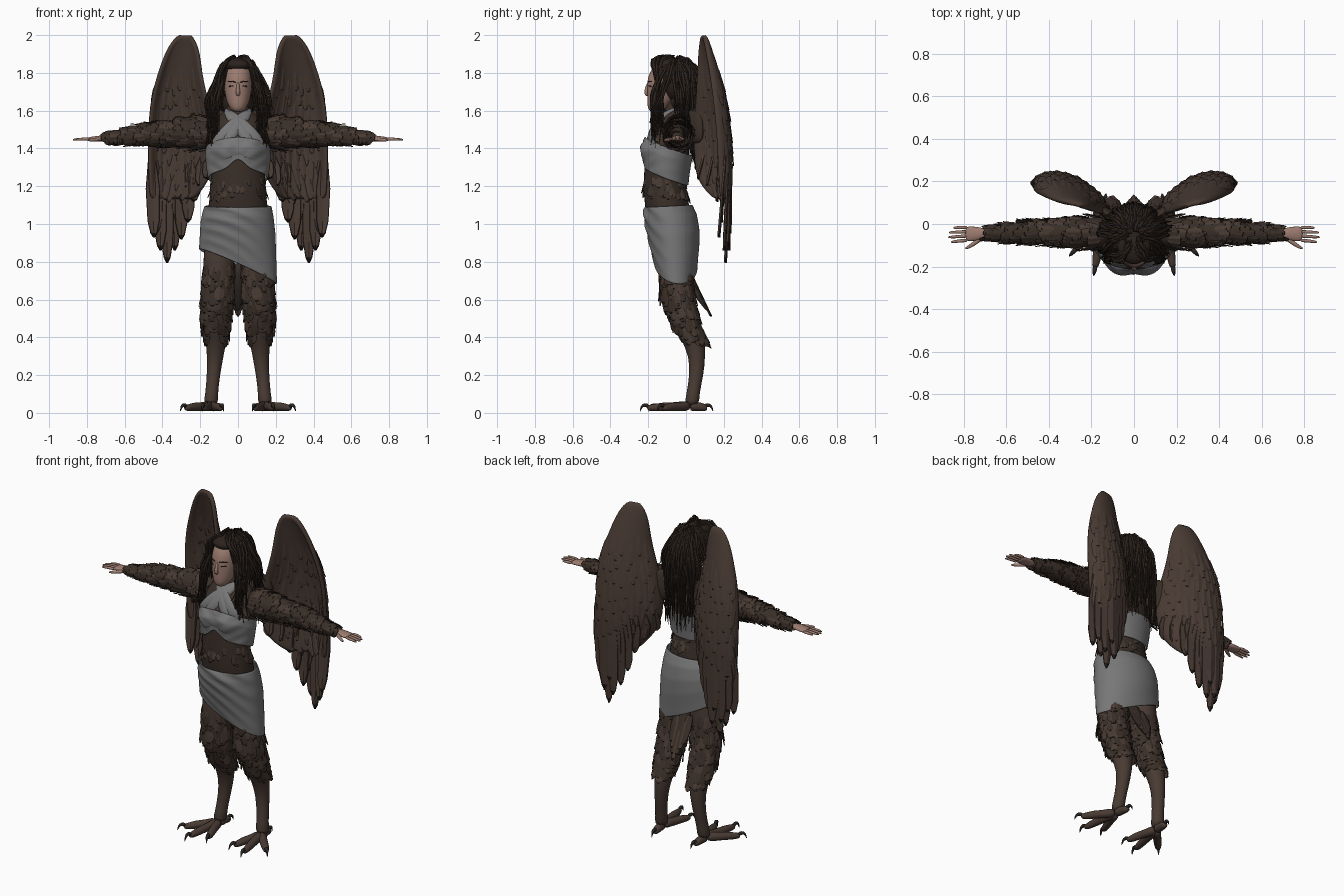
import bpy, math, random
from mathutils import Vector as V

random.seed(7)
rnd = random.uniform
if "Cube" in bpy.data.objects:
    bpy.data.objects.remove(bpy.data.objects["Cube"])


def material(name, rgb):
    m = bpy.data.materials.new(name)
    m.use_nodes = True
    m.diffuse_color = (*rgb, 1)
    m.node_tree.nodes["Principled BSDF"].inputs["Base Color"].default_value = (*rgb, 1)
    return m


BROWN = material("brown plumage", (.066, .043, .033))
DARK = material("dark plumage", (.042, .028, .021))
EDGE = material("feather edge", (.016, .011, .009))
HAIR = material("dark hair", (.024, .016, .012))
SKIN = material("skin", (.33, .20, .16))
LIPS = material("lips", (.16, .07, .06))
CLOTH = material("grey cloth", (.185, .185, .188))
CLAW = material("claw", (.022, .018, .016))
FEATHER_MATS = [BROWN, DARK, EDGE]
DOWN, UP = (0, 0, -1), (0, 0, 1)


def build(name, geo, mats, mirror=False, sub=0, smooth=True, thick=0):
    verts, faces, slots = geo
    me = bpy.data.meshes.new(name)
    me.from_pydata(verts, [], faces)
    for m in mats:
        me.materials.append(m)
    for p in me.polygons:
        p.material_index = slots[p.index]
        p.use_smooth = smooth
    ob = bpy.data.objects.new(name, me)
    bpy.context.collection.objects.link(ob)
    if thick:
        mod = ob.modifiers.new("Thickness", 'SOLIDIFY')
        mod.thickness, mod.offset = thick, 0
    if mirror:
        ob.modifiers.new("Mirror", 'MIRROR').use_mirror_merge = False
    if sub:
        mod = ob.modifiers.new("Subdivision", 'SUBSURF')
        mod.levels = mod.render_levels = sub


def new():
    return [], [], []


# Path points are (x, y, z, side radius, up radius)
def ring(path, i, a, ref=(0, 1, 0), axis=None):
    p = path[i]
    t = V(axis) if axis else V(path[min(i + 1, len(path) - 1)][:3]) - V(path[max(i - 1, 0)][:3])
    side = t.cross(V(ref)).normalized()
    up = side.cross(t).normalized()
    return V(p[:3]) + side * p[3] * math.cos(a) + up * p[4] * math.sin(a)


def dense(path, k):
    return [tuple(a + (b - a) * j / k for a, b in zip(p, q)) for p, q in zip(path, path[1:]) for j in range(k)] + path[-1:]


def tube(geo, path, sides=12, ref=(0, 1, 0), axis=None, warp=None, cap=True):
    verts, faces, slots = geo
    s = len(verts)
    for i in range(len(path)):
        for k in range(sides):
            v = ring(path, i, math.tau * k / sides, ref, axis)
            verts.append(warp(v) if warp else v)
    new_faces = [(s + i * sides + k, s + i * sides + (k + 1) % sides,
                  s + (i + 1) * sides + (k + 1) % sides, s + (i + 1) * sides + k)
                 for i in range(len(path) - 1) for k in range(sides)]
    if cap:
        e = s + (len(path) - 1) * sides
        new_faces += [tuple(range(s, s + sides))[::-1], tuple(range(e, e + sides))]
    faces.extend(new_faces)
    slots.extend([0] * len(new_faces))
    return geo


def feather(geo, base, tip, n, width, slot=0, tip_slot=2):
    verts, faces, slots = geo
    s, base, d = len(verts), V(base), V(tip) - V(base)
    n = V(n).normalized()
    side = d.cross(n).normalized()
    for t, w in ((0, .5), (.4, 1), (.8, .85), (.95, .45), (1, .05)):
        for k in (-1, 0, 1):
            verts.append(base + d * t + side * k * w * width + n * (.2 * width if k == 0 else 0))
    for i in range(4):
        for k in range(2):
            a = s + i * 3 + k
            faces.append((a, a + 1, a + 4, a + 3))
            slots.append(tip_slot if i == 3 else slot)


def ruffle(geo, path, count, length, width, t_range=(0, 1), lift=.2, **frame):
    # Scatter overlapping feathers along a limb
    for _ in range(count):
        t = rnd(*t_range) * (len(path) - 1.001)
        i, f, a = int(t), t % 1, rnd(0, math.tau)
        p = ring(path, i, a, **frame).lerp(ring(path, i + 1, a, **frame), f)
        out = (p - V(path[i][:3]).lerp(V(path[i + 1][:3]), f)).normalized()
        along = (ring(path, i + 1, a, **frame) - ring(path, i, a, **frame)).normalized()
        k = rnd(.7, 1.3)
        feather(geo, p - out * .003, p + (along + out * lift) * length * k, out, width * k, random.choice((0, 1, 1)))


# Torso and neck
torso = [(0, -.06, 1.68, .045, .045), (0, -.06, 1.61, .05, .05), (0, -.05, 1.58, .1, .065),
         (0, -.06, 1.52, .15, .095), (0, -.085, 1.45, .16, .115), (0, -.105, 1.38, .155, .118),
         (0, -.108, 1.3, .147, .112), (0, -.115, 1.2, .143, .113), (0, -.1, 1.1, .16, .12),
         (0, -.08, .95, .17, .12)]
build("torso", tube(new(), torso, 20, axis=DOWN), [DARK], sub=1)
g = new()
ruffle(g, torso, 70, .05, .016, (.3, .5), .1, axis=DOWN)
ruffle(g, torso, 70, .045, .016, (.72, .82), .12, axis=DOWN)
build("torso_feathers", g, FEATHER_MATS, smooth=False)

# Wrapped top: sloping band shaped over the bust, plus crossed straps
top = [(0, -.092, 1.42, .168, .126), (0, -.105, 1.37, .172, .129), (0, -.107, 1.31, .165, .122),
       (0, -.11, 1.25, .157, .119)]


def wrap(v):
    z = v.z - .38 * (v.y + .11) - .06 * abs(v.x)
    front = max(0, min(1, (-.11 - v.y) / .08))
    if v.z < 1.3:
        z += .05 * front * math.exp(-(v.x / .045) ** 2)
    bulge = .024 * math.exp(-((abs(v.x) - .078) / .05) ** 2 - ((z - 1.39) / .055) ** 2)
    crease = .008 * abs(math.sin(50 * (z - .6 * abs(v.x))))
    return V((v.x * (1 - crease), v.y - front * (bulge - crease), z))


build("wrapped_top", tube(new(), dense(top, 5), 44, axis=DOWN, warp=wrap, cap=False), [CLOTH], sub=1, thick=.008)
g = new()
for dx, r in ((0, .036), (-.045, .032)):
    tube(g, [(.125 + dx * .9, -.165 + dx * .6, 1.40, r, .014), (.095 + dx, -.193 + dx * .1, 1.45, r, .016),
             (.035 + dx * .7, -.168, 1.52, r, .018), (-.035 + dx * .1, -.125, 1.57, .03, .016),
             (-.062, -.075, 1.605, .02, .012), (-.04, -.015, 1.61, .018, .01), (0, -.003, 1.61, .018, .01)],
         10, ref=(0, -1, .3))
build("neck_straps", g, [CLOTH], mirror=True, sub=1)

# Slanted skirt with diagonal folds
skirt = [(0, -.098, 1.1, .174, .128), (0, -.088, 1.05, .185, .142), (0, -.075, .98, .195, .142),
         (0, -.066, .9, .198, .133), (0, -.06, .83, .201, .12), (0, -.055, .775, .203, .111)]


def drape(v):
    drop = max(0, min(1, (1.1 - v.z) / .32))
    front = max(0, min(1, (-.05 - v.y) / .1))
    crease = front * (.003 + .011 * (1 - drop)) * abs(math.sin(38 * (v.z + .35 * v.x + 1.2 * v.x * v.x)))
    return V((v.x, v.y + crease, v.z - .45 * drop * v.x + (1 - drop) * .05 * v.y - drop * .15 * (v.y + .06)))


build("skirt", tube(new(), dense(skirt, 5), 44, axis=DOWN, warp=drape, cap=False), [CLOTH], sub=1, thick=.008)

# Legs
leg = [(.1, -.055, .95, .08, .09), (.1, -.06, .8, .085, .088), (.11, -.045, .62, .085, .09),
       (.115, -.005, .48, .075, .075), (.115, .035, .4, .06, .066), (.12, .06, .3, .044, .044),
       (.13, .056, .2, .036, .038), (.14, .036, .1, .033, .034), (.145, .03, .035, .044, .044)]
build("legs", tube(new(), leg, 14, axis=DOWN), [BROWN], mirror=True, sub=1)
g = new()
ruffle(g, leg, 60, .06, .02, (.13, .2), .04, axis=DOWN)
ruffle(g, leg, 180, .07, .022, (.2, .47), .12, axis=DOWN)
build("leg_feathers", g, FEATHER_MATS, mirror=True, smooth=False)

# Feet: three front toes and one back toe, each with a claw
toes, claws = new(), new()
for x, y in ((.085, -.17), (.185, -.215), (.285, -.13), (.135, .115)):
    a, b = V((.145, .02, .035)), V((x, y, .02))
    d = (b - a).normalized()
    pts = [(0, .034, .038), (.35, .024, .032), (.6, .026, .033), (.85, .02, .026), (.97, .015, .028)]
    tube(toes, [(*a.lerp(b, t).xy, z, r, r) for t, r, z in pts], 8, ref=UP)
    pts = [(-.02, .014, .034), (.004, .013, .045), (.022, .008, .034), (.03, .001, .004)]
    tube(claws, [(*(b + d * t).xy, z, r, r) for t, r, z in pts], 6, ref=UP)
build("toes", toes, [BROWN], mirror=True, sub=1)
build("claws", claws, [CLAW], mirror=True, sub=1)

# Tail: tapered core with feathers
build("tail", tube(new(), [(0, -.01, .8, .04, .025), (0, .03, .68, .035, .025), (0, .085, .59, .025, .016),
                           (0, .118, .535, .008, .006)], 10), [DARK], sub=1)
g = new()
for k in range(-3, 4):
    feather(g, (k * .015, .015, .75), (k * .012, .13 - abs(k) * .014, .51 + abs(k) * .03), (0, 1, .3), .025, k % 2)
build("tail_feathers", g, FEATHER_MATS, smooth=False, thick=.008)

# Arms
arm = [(.1, -.04, 1.48, .075, .085), (.2, -.04, 1.48, .075, .088), (.3, -.04, 1.48, .066, .078),
       (.4, -.04, 1.478, .057, .066), (.5, -.04, 1.472, .053, .055), (.62, -.042, 1.46, .04, .038),
       (.71, -.044, 1.453, .024, .021)]
build("arms", tube(new(), arm, 14, ref=UP), [DARK], mirror=True, sub=1)
g = new()
ruffle(g, arm, 280, .055, .017, (.05, .93), .18, ref=UP)
build("arm_feathers", g, FEATHER_MATS, mirror=True, smooth=False)

# Hands
g = new()
tube(g, [(.69, -.044, 1.453, .022, .018), (.73, -.046, 1.453, .033, .016), (.775, -.046, 1.45, .037, .013),
         (.795, -.046, 1.449, .033, .01)], 12, ref=UP)
for k, reach in enumerate((.85, .872, .875, .862)):
    y = -.016 - .02 * k
    tube(g, [(.78, y, 1.45, .01, .01), (.82, y * 1.05, 1.45, .0085, .0085), (reach - .01, y * 1.1, 1.447, .007, .007),
             (reach, y * 1.12, 1.446, .003, .003)], 8, ref=UP)
tube(g, [(.72, -.065, 1.45, .014, .012), (.75, -.092, 1.447, .011, .011), (.785, -.112, 1.444, .008, .008),
         (.795, -.116, 1.443, .003, .003)], 8, ref=UP)
build("hands", g, [SKIN], mirror=True, sub=1)

# Head and face
head = [(0, -.165, 1.592, .02, .02), (0, -.155, 1.61, .042, .047), (0, -.14, 1.64, .058, .066),
        (0, -.13, 1.68, .068, .076), (0, -.12, 1.72, .074, .087), (0, -.115, 1.78, .075, .09),
        (0, -.1, 1.83, .066, .078), (0, -.09, 1.865, .035, .045)]
build("head", tube(new(), head, 20, axis=UP), [SKIN], sub=1)
build("nose", tube(new(), [(0, -.196, 1.755, .007, .007), (0, -.208, 1.72, .009, .01), (0, -.214, 1.693, .015, .012),
                           (0, -.203, 1.678, .011, .008)], 8), [SKIN], sub=1)
build("lips", tube(new(), [(-.026, -.188, 1.644, .003, .003), (0, -.203, 1.646, .006, .008),
                           (.026, -.188, 1.644, .003, .003)], 8, ref=UP), [LIPS], sub=1)
g = new()
tube(g, [(.016, -.2, 1.728, .003, .002), (.034, -.195, 1.731, .004, .005), (.052, -.18, 1.728, .003, .002)], 8, ref=UP)
tube(g, [(.01, -.204, 1.75, .004, .003), (.035, -.197, 1.757, .005, .004), (.058, -.177, 1.752, .003, .003)], 8, ref=UP)
build("eyes_and_brows", g, [CLAW], mirror=True, sub=1)

# Hair: cap and hairline volume under tousled hanging locks
dome = lambda a, p, k=1: V((.105 * k * math.sin(a) * math.sin(p), -.05 - .115 * k * math.cos(a) * math.sin(p),
                            1.76 + .12 * k * math.cos(p)))
g = new()
for cy, cz, rx, ry, rz in ((-.05, 1.76, .102, .112, .118), (-.104, 1.842, .08, .088, .04), (-.01, 1.64, .085, .085, .11)):
    tube(g, [(0, cy, cz + rz * math.cos(p), rx * math.sin(p), ry * math.sin(p))
             for p in (math.radians(d) for d in range(8, 175, 18))], 18, axis=DOWN)
build("hair_cap", g, [HAIR], sub=1)
g = new()


def lock(points):
    j = .013
    pts = [V(p) + V((rnd(-j, j), rnd(-j, j), rnd(-j, j))) for p in points]
    r, n = rnd(.007, .011), len(pts) - 1
    tube(g, [(*p, r * (1 - .75 * (i / n) ** 2), r * (1 - .75 * (i / n) ** 2)) for i, p in enumerate(pts)], 5, ref=(.3, .9, .2))


for i in range(210):
    a = math.radians(rnd(50, 310))
    k, back, front = rnd(1, 1.18), math.cos(a) < -.45, math.cos(a) > .15
    low = rnd(1.27, 1.48) if back else rnd(1.38, 1.55) if front else rnd(1.52, 1.59)
    start = rnd(.1, .9)
    e = dome(a, 1.57, k)
    e.y -= .02 if front else 0
    flare = V((e.x * rnd(1.1, 1.4), e.y + (-.03 if front else .01), 0))
    at = lambda t: V((*flare.xy, 1.68 + (low - 1.68) * t))
    lock([dome(a, start, 1.04), dome(a, (start + 1.5) / 2, 1.06), e, at(0), at(.35), at(.7),
          V((flare.x * rnd(.85, 1.15), flare.y, low))])
for i in range(40):
    s, w = (-1, 1)[i % 2], rnd(0, 1)
    x = rnd(.085, .115)
    lock([(s * rnd(0, .03), -.06 - .07 * w, 1.885), (s * .05, -.13 - .055 * w, 1.875), (s * (x - .015), -.14 - .04 * w, 1.82),
          (s * x, -.14 - .015 * w, 1.73), (s * x * 1.12, -.145, 1.64), (s * x * 1.3, -.16, 1.55),
          (s * x * 1.3, -.18, rnd(1.38, 1.52))])
build("hair_locks", g, [HAIR], sub=1)

# Wings: cupped sheet given as (z, inner x, outer x, inner y, outer y, bulge)
rows = [(2.0, .255, .305, .085, .095, 0), (1.97, .228, .345, .075, .1, .02), (1.9, .205, .385, .065, .11, .04),
        (1.8, .195, .42, .058, .125, .07), (1.68, .17, .455, .05, .14, .095), (1.55, .13, .472, .042, .155, .11),
        (1.4, .115, .474, .038, .165, .118), (1.27, .14, .472, .045, .17, .115), (1.2, .18, .468, .08, .175, .09),
        (1.13, .235, .462, .145, .18, .05)]


def wing(u, z):
    i = next(k for k in range(len(rows) - 1) if z >= rows[k + 1][0] or k == len(rows) - 2)
    f = (rows[i][0] - z) / (rows[i][0] - rows[i + 1][0])
    _, xi, xo, yi, yo, b = [p + (q - p) * f for p, q in zip(rows[i], rows[i + 1])]
    return V((xi + (xo - xi) * u, yi + (yo - yi) * u + b * math.sqrt(abs(math.sin(math.pi * u))), z))


n = 12
g = [wing(u / n, r[0]) for r in rows for u in range(n + 1)], [], []
for i in range(len(rows) - 1):
    for k in range(n):
        a = i * (n + 1) + k
        g[1].append((a, a + 1, a + n + 2, a + n + 1))
        g[2].append(0)
build("wing_sheets", g, [BROWN], mirror=True, sub=1, thick=.026)
build("wing_roots", tube(new(), [(.05, .0, 1.5, .04, .08), (.12, .04, 1.52, .03, .1), (.18, .09, 1.53, .015, .1)],
                         12, ref=UP), [DARK], mirror=True, sub=1)

# Long flight feathers: tip x, y, z
g = new()
tips = [(.165, .06, 1.24), (.2, .1, 1.2), (.235, .16, 1.12), (.265, .175, 1.01), (.3, .2, .92), (.335, .215, .86),
        (.375, .205, .795), (.41, .19, .86), (.445, .17, .93)]
for k, (x, y, z) in enumerate(tips):
    feather(g, wing(.05 + .9 * k / 8, 1.36), (x, y + .008 * (k % 2), z), (0, 1, 0), .036)
    if 1 < k < 8:
        feather(g, wing(.1 + .9 * k / 8, 1.34), (x + .02, y + .015, z + .09), (0, 1, 0), .034)
build("flight_feathers", g, FEATHER_MATS, mirror=True, smooth=False, thick=.01)

# Covert feathers on both faces of the wings
g = new()
for i in range(8):
    for k in range(7):
        z = 1.8 - i * .07 + rnd(-.03, .03)
        u = min(.94, max(.08, (k + .5 * (i % 2) + rnd(0, .4)) / 7))
        p, q = wing(u, z), wing(u, z - .12 - .01 * i)
        nrm = (wing(u + .03, z) - wing(u - .03, z)).cross(V(UP)).normalized()
        for s in (-1, 1):
            feather(g, p + nrm * s * .01, q + nrm * s * .015, nrm * s, .022, 0, 2 if (i + k) % 4 == 0 else 0)
build("covert_feathers", g, FEATHER_MATS, mirror=True, smooth=False)
